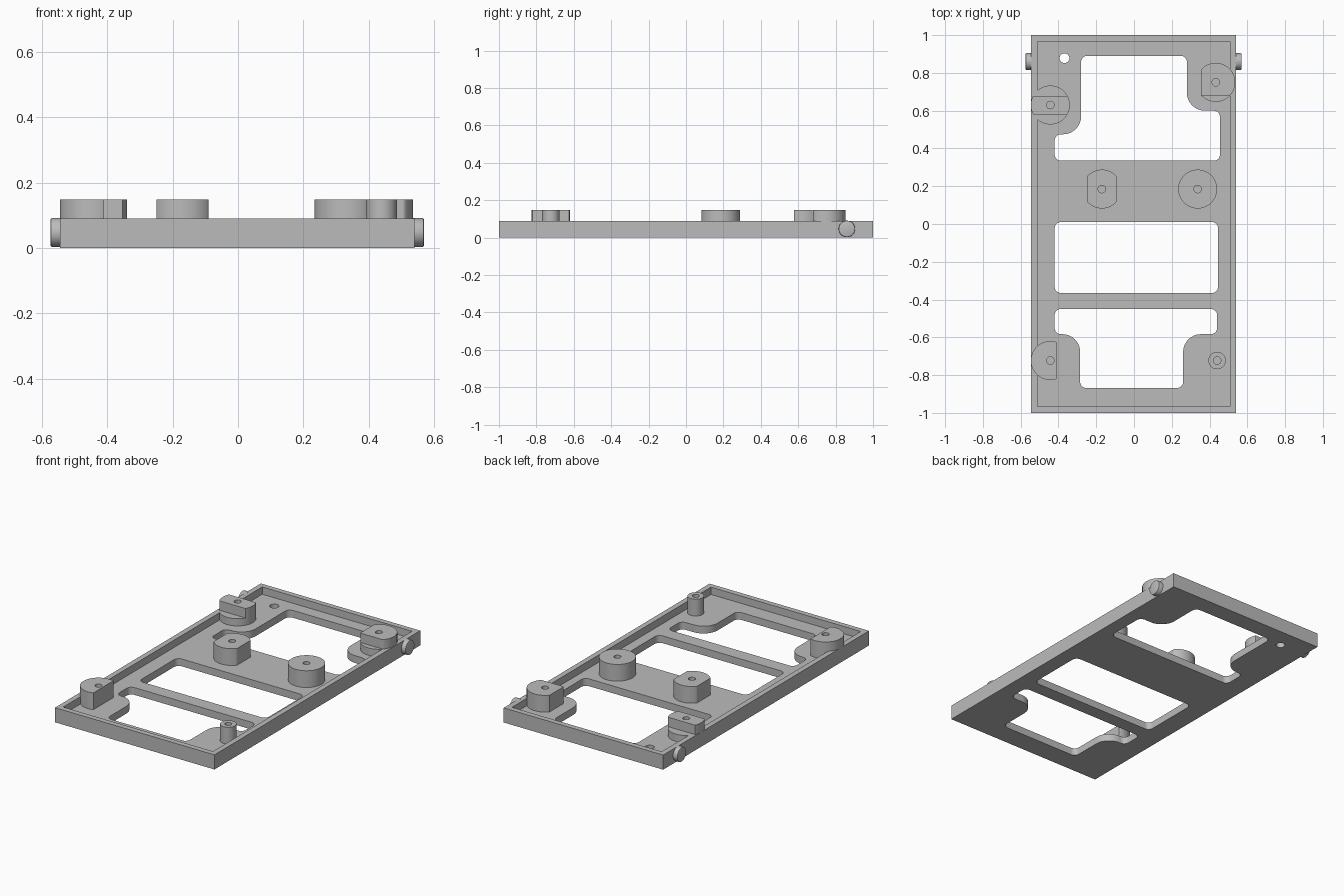
import bpy, bmesh, math
from mathutils import Vector

if "Cube" in bpy.data.objects:
    bpy.data.objects.remove(bpy.data.objects["Cube"], do_unlink=True)

FLOOR, RIM, TOP = 0.045, 0.09, 0.148
LEFT, RIGHT, WALL = -0.545, 0.54, 0.033
PAD, HOLE = 0.103, 0.02

grey = bpy.data.materials.new("plain grey")
grey.use_nodes = True
grey.diffuse_color = (0.5, 0.5, 0.5, 1)
grey.node_tree.nodes["Principled BSDF"].inputs["Base Color"].default_value = (0.5, 0.5, 0.5, 1)


def finish(bm, name):
    bmesh.ops.remove_doubles(bm, verts=bm.verts, dist=1e-5)
    bmesh.ops.recalc_face_normals(bm, faces=bm.faces)
    mesh = bpy.data.meshes.new(name)
    bm.to_mesh(mesh)
    bm.free()
    mesh.materials.append(grey)
    obj = bpy.data.objects.new(name, mesh)
    bpy.context.collection.objects.link(obj)
    return obj


def prism(name, loops, z0, z1):
    """Extrude an outline with optional holes between two heights."""
    curve = bpy.data.curves.new(name + "_profile", "CURVE")
    curve.dimensions, curve.fill_mode = "2D", "BOTH"
    curve.extrude = (z1 - z0) / 2
    for loop in loops:
        spline = curve.splines.new("POLY")
        spline.points.add(len(loop) - 1)
        for point, (x, y) in zip(spline.points, loop):
            point.co = (x, y, 0, 1)
        spline.use_cyclic_u = True
    temp = bpy.data.objects.new(name + "_profile", curve)
    bpy.context.collection.objects.link(temp)
    graph = bpy.context.evaluated_depsgraph_get()
    graph.update()
    shape = temp.evaluated_get(graph)
    bm = bmesh.new()
    bm.from_mesh(shape.to_mesh())
    shape.to_mesh_clear()
    bpy.data.objects.remove(temp, do_unlink=True)
    bpy.data.curves.remove(curve)
    bmesh.ops.translate(bm, verts=bm.verts, vec=(0, 0, (z0 + z1) / 2))
    return finish(bm, name)


def circle(x, y, r, x0=-9, x1=9, y0=-9, y1=9, steps=96):
    """Circle flattened against the given limits."""
    angles = [2 * math.pi * i / steps for i in range(steps)]
    return [(min(max(x + r * math.cos(a), x0), x1),
             min(max(y + r * math.sin(a), y0), y1)) for a in angles]


def rectangle(x0, x1, y0, y1):
    return [(x0, y0), (x1, y0), (x1, y1), (x0, y1)]


def rounded(corners, small=0.032, steps=8):
    """Right-angled outline with filleted corners; a third value sets the radius."""
    points = []
    for i, corner in enumerate(corners):
        p = Vector(corner[:2])
        r = corner[2] if len(corner) > 2 else small
        u = (Vector(corners[i - 1][:2]) - p).normalized() * r
        v = (Vector(corners[(i + 1) % len(corners)][:2]) - p).normalized() * r
        for k in range(steps + 1):
            a = math.pi / 2 * k / steps
            points.append(tuple(p + u + v - v * math.cos(a) - u * math.sin(a)))
    return points


# Tray: slab with three windows and a through hole, then a recess inside the rim
BIG = 0.095
back_window = rounded([(-0.28, 0.89), (0.28, 0.89), (0.28, 0.6, BIG), (0.455, 0.6),
                       (0.455, 0.335), (-0.42, 0.335), (-0.42, 0.475), (-0.28, 0.475, BIG)])
middle_window = rounded(rectangle(-0.42, 0.445, -0.365, 0.01))
front_window = rounded([(-0.42, -0.45), (0.44, -0.45), (0.44, -0.583), (0.26, -0.583, BIG),
                        (0.26, -0.868), (-0.285, -0.868), (-0.285, -0.583, BIG), (-0.42, -0.583)])
tray = prism("tray", [rectangle(LEFT, RIGHT, -1, 1), back_window, middle_window,
                      front_window, circle(-0.368, 0.878, 0.026, steps=32)], 0, RIM)
recess = prism("recess_cutter", [rectangle(LEFT + WALL, RIGHT - WALL, -1 + WALL, 1 - WALL)],
               FLOOR, RIM + 0.1)
recess.hide_render = True
cut = tray.modifiers.new("recess", "BOOLEAN")
cut.operation, cut.solver, cut.object = "DIFFERENCE", "EXACT", recess
bpy.context.view_layer.objects.active = tray
bpy.ops.object.modifier_apply(modifier=cut.name)
bpy.data.objects.remove(recess, do_unlink=True)
parts = [tray]


def pad(name, x, y, r=PAD, z0=FLOOR, z1=TOP, **limits):
    loops = [circle(x, y, r, **limits), circle(x, y, HOLE, steps=32)]
    parts.append(prism(name, loops, z0, z1))


# Support pads with screw holes
pad("middle_flat_pad", -0.17, 0.185, x0=-0.25, x1=-0.09)
pad("middle_round_pad", 0.337, 0.185)
pad("front_half_pad", -0.443, -0.723, x0=LEFT, x1=-0.41)
pad("front_post", 0.44, -0.723, r=0.046)

# Stepped pads: low disc with a raised part on top
pad("back_right_pad_base", -0.443, 0.63, z1=RIM, x0=LEFT)
pad("back_right_pad_ridge", -0.443, 0.63, z0=RIM, x0=LEFT, y0=0.578, y1=0.677)
pad("back_left_pad_base", 0.433, 0.75, z1=RIM, x0=0.355)
pad("back_left_pad_step", 0.433, 0.75, z0=RIM, x0=0.355, y0=0.68)

# Hinge pegs on both sides
for name, x, side in (("right_peg", LEFT, -1), ("left_peg", RIGHT, 1)):
    bm = bmesh.new()
    bmesh.ops.create_cone(bm, cap_ends=True, segments=48, radius1=0.044, radius2=0.044, depth=0.04)
    rims = [e for e in bm.edges if all(v.co.z > 0 for v in e.verts)]
    bmesh.ops.bevel(bm, geom=rims, offset=0.004, segments=2, affect="EDGES", profile=0.5)
    for v in bm.verts:
        v.co = Vector((x + side * (v.co.z + 0.009), 0.86 + v.co.x, 0.047 + v.co.y))
    parts.append(finish(bm, name))

# Smooth round walls, keep sharp edges
bpy.ops.object.select_all(action="DESELECT")
for part in parts:
    part.select_set(True)
bpy.context.view_layer.objects.active = tray
bpy.ops.object.shade_smooth_by_angle(angle=math.radians(30))
